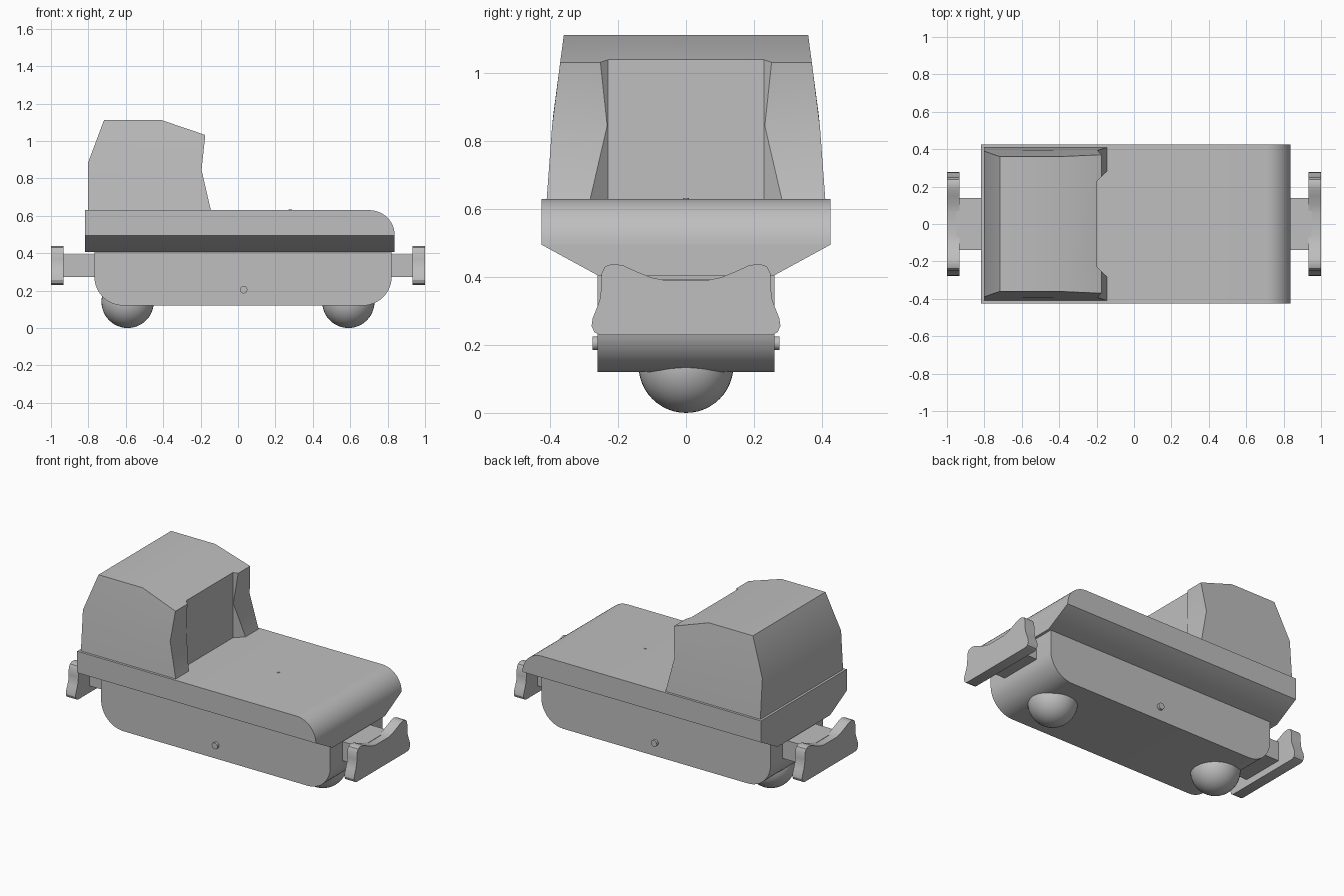
import bpy, bmesh
from math import sin, cos, pi, radians
from mathutils import Matrix

cube = bpy.data.objects.get("Cube")
if cube:
    bpy.data.objects.remove(cube, do_unlink=True)

grey = bpy.data.materials.new("plain grey")
grey.use_nodes = True
colour = (0.52, 0.52, 0.52, 1)
grey.diffuse_color = colour
grey.node_tree.nodes["Principled BSDF"].inputs["Base Color"].default_value = colour
parts = []


def finish(name, bm):
    bmesh.ops.recalc_face_normals(bm, faces=bm.faces)
    mesh = bpy.data.meshes.new(name)
    bm.to_mesh(mesh)
    bm.free()
    mesh.materials.append(grey)
    ob = bpy.data.objects.new(name, mesh)
    bpy.context.collection.objects.link(ob)
    parts.append(ob)
    return ob


def loft(name, near, far, caps=None):
    """Join two matching outlines; caps lists the index loops closing each end."""
    bm = bmesh.new()
    a = [bm.verts.new(p) for p in near]
    b = [bm.verts.new(p) for p in far]
    n = len(a)
    for i in range(n):
        j = (i + 1) % n
        bm.faces.new((a[i], a[j], b[j], b[i]))
    for loop in caps or [range(n)]:
        bm.faces.new([a[i] for i in loop])
        bm.faces.new([b[i] for i in loop])
    return finish(name, bm)


def side_profile(name, pts, half, caps=None):
    """Extrude an x-z outline across y, with half width depending on height."""
    return loft(name, [(x, -half(z), z) for x, z in pts],
                [(x, half(z), z) for x, z in pts], caps)


def arc(cx, cz, r, start, end, steps=12):
    return [(cx + r * cos(radians(start + (end - start) * i / steps)),
             cz + r * sin(radians(start + (end - start) * i / steps)))
            for i in range(steps + 1)]


def box(name, x0, x1, y, z0, z1):
    return side_profile(name, [(x0, z0), (x1, z0), (x1, z1), (x0, z1)], lambda z: y)


def cylinder(name, r, depth, matrix):
    bm = bmesh.new()
    bmesh.ops.create_cone(bm, cap_ends=True, segments=24, radius1=r, radius2=r,
                          depth=depth, matrix=matrix)
    return finish(name, bm)


# Lower hull with rounded ends underneath
side_profile("lower_hull",
             [(-0.768, 0.41)] + arc(-0.613, 0.275, 0.155, 180, 270)
             + arc(0.667, 0.275, 0.155, 270, 360) + [(0.822, 0.41)],
             lambda z: 0.26)

# Wide deck with a rounded nose, and its sloping underside
side_profile("deck",
             [(-0.818, 0.495), (0.838, 0.495)] + arc(0.703, 0.495, 0.135, 0, 90)
             + [(-0.818, 0.63)], lambda z: 0.425)
side_profile("deck_underside",
             [(-0.818, 0.405), (0.838, 0.405), (0.838, 0.495), (-0.818, 0.495)],
             lambda z: 0.26 + 0.165 * (z - 0.405) / 0.09)


# Tapered cab
def cab_half(z):
    if z < 0.86:
        return 0.41 - 0.017 * (z - 0.63) / 0.23
    return 0.393 - 0.033 * (z - 0.86) / 0.25


cab = side_profile("cab",
                   [(-0.803, 0.625), (-0.803, 0.88), (-0.716, 1.112), (-0.41, 1.112),
                    (-0.175, 1.032), (-0.195, 0.845), (-0.144, 0.625)],
                   cab_half, [(0, 1, 5, 6), (1, 2, 3, 4, 5)])

# Splayed recess in the cab face
plan = [(-0.197, -0.23), (-0.097, -0.33), (-0.097, 0.33), (-0.197, 0.23)]
cutter = loft("cab_recess_cutter", [(x, y, 0.5) for x, y in plan],
              [(x, y, 1.3) for x, y in plan])
cutter.hide_render = True
cut = cab.modifiers.new("recess", "BOOLEAN")
cut.operation = "DIFFERENCE"
cut.solver = "EXACT"
cut.object = cutter
bpy.context.view_layer.update()
cab.data = bpy.data.meshes.new_from_object(
    cab.evaluated_get(bpy.context.evaluated_depsgraph_get()))
cab.modifiers.clear()
parts.remove(cutter)
bpy.data.objects.remove(cutter, do_unlink=True)

# Bumper outline: one half, then mirrored
half = [(0.06, 0.39), (0.1, 0.398), (0.15, 0.418), (0.185, 0.434), (0.215, 0.439),
        (0.238, 0.431), (0.249, 0.41), (0.25, 0.37), (0.252, 0.34), (0.262, 0.31),
        (0.275, 0.278), (0.278, 0.256), (0.27, 0.238), (0.255, 0.23)]
outline = half + [(-y, z) for y, z in reversed(half)]

for side, s, inner in (("left", 1, 0.78), ("right", -1, 0.72)):
    loft(side + "_bumper", [(s * 0.933, y, z) for y, z in outline],
         [(s, y, z) for y, z in outline])
    box(side + "_bumper_beam", s * inner, s * 0.95, 0.138, 0.272, 0.392)
    # Ball wheel
    bm = bmesh.new()
    bmesh.ops.create_uvsphere(bm, u_segments=40, v_segments=24, radius=0.14,
                              matrix=Matrix.Translation((s * 0.59, 0, 0.14)))
    finish(side + "_ball_wheel", bm)

# Cross pin through the hull and small pin on the deck
cylinder("cross_pin", 0.02, 0.55,
         Matrix.Translation((0.03, 0, 0.205)) @ Matrix.Rotation(pi / 2, 4, "X"))
cylinder("deck_pin", 0.009, 0.02, Matrix.Translation((0.28, 0, 0.623)))

# Smooth the curves and keep hard edges crisp
bpy.ops.object.select_all(action="DESELECT")
for ob in parts:
    ob.select_set(True)
bpy.context.view_layer.objects.active = parts[0]
bpy.ops.object.shade_smooth_by_angle(angle=radians(30))
